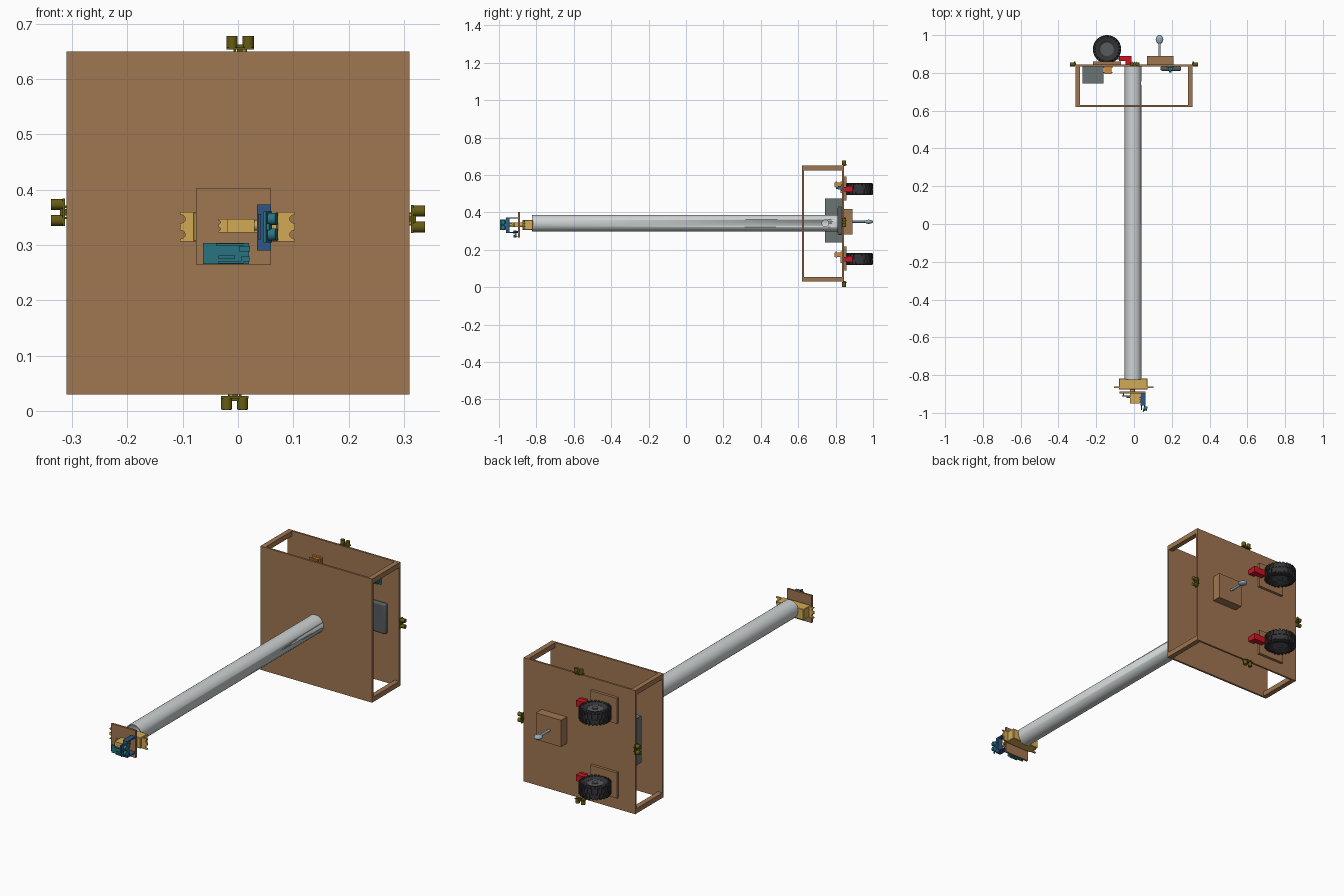
import bpy, bmesh, math
from mathutils import Matrix, Vector

if "Cube" in bpy.data.objects:
    bpy.data.objects.remove(bpy.data.objects["Cube"])

# Colours as seen, converted to linear
def mat(name, r, g, b):
    m = bpy.data.materials.new(name)
    m.diffuse_color = (r ** 2.2, g ** 2.2, b ** 2.2, 1)
    m.use_nodes = True
    m.node_tree.nodes["Principled BSDF"].inputs["Base Color"].default_value = m.diffuse_color
    return m
WOOD = mat("wood", .62, .46, .32)
GOLD = mat("servo_gold", .82, .66, .34)
BLUE = mat("blue", .20, .34, .52)
TEAL = mat("teal", .18, .45, .50)
OLIVE = mat("olive", .40, .36, .10)
RED = mat("red", .80, .10, .16)
BLACK = mat("rubber", .22, .22, .23)
DARK = mat("dark_grey", .34, .36, .37)
SLATE = mat("slate", .42, .45, .45)
STEEL = mat("steel", .58, .66, .73)
TUBE = mat("tube_grey", .80, .82, .82)
ORANGE = mat("orange", .82, .54, .24)
AXIS = {'x': Matrix.Rotation(math.pi / 2, 4, 'Y'), 'y': Matrix.Rotation(-math.pi / 2, 4, 'X'), 'z': Matrix()}

def add_box(bm, x0, x1, y0, y1, z0, z1, m=Matrix()):
    c = Matrix.Translation(((x0 + x1) / 2, (y0 + y1) / 2, (z0 + z1) / 2))
    bmesh.ops.create_cube(bm, size=1, matrix=m @ c @ Matrix.Diagonal((x1 - x0, y1 - y0, z1 - z0, 1)))

def add_cyl(bm, c, r, h, axis='z', seg=24, m=Matrix()):
    bmesh.ops.create_cone(bm, cap_ends=True, segments=seg, radius1=r, radius2=r, depth=h,
                          matrix=m @ Matrix.Translation(c) @ AXIS[axis])

def finish(name, bm, material, smooth=False, bevel=0, seg=3):
    bmesh.ops.recalc_face_normals(bm, faces=bm.faces[:])
    me = bpy.data.meshes.new(name)
    bm.to_mesh(me)
    bm.free()
    ob = bpy.data.objects.new(name, me)
    bpy.context.collection.objects.link(ob)
    me.materials.append(material)
    if bevel:
        b = ob.modifiers.new("bevel", 'BEVEL')
        b.width, b.segments = bevel, seg
    if smooth:
        bpy.ops.object.select_all(action='DESELECT')
        ob.select_set(True)
        bpy.context.view_layer.objects.active = ob
        bpy.ops.object.shade_smooth_by_angle(angle=math.radians(35))
    return ob

def box(name, material, *d, **kw):
    bm = bmesh.new()
    add_box(bm, *d)
    return finish(name, bm, material, **kw)

def cyl(name, material, c, r, h, axis, **kw):
    bm = bmesh.new()
    add_cyl(bm, c, r, h, axis)
    return finish(name, bm, material, smooth=True, **kw)

# Closed profile of (radius, height) turned about an axis through c
def lathe(bm, prof, c, axis='z', seg=48):
    vs = [bm.verts.new((r, 0, h)) for r, h in prof]
    es = [bm.edges.new((vs[i], vs[(i + 1) % len(vs)])) for i in range(len(vs))]
    bmesh.ops.spin(bm, geom=vs + es, cent=(0, 0, 0), axis=(0, 0, 1), angle=2 * math.pi, steps=seg, use_duplicate=False)
    bmesh.ops.remove_doubles(bm, verts=bm.verts[:], dist=1e-5)
    bmesh.ops.transform(bm, matrix=Matrix.Translation(c) @ AXIS[axis], verts=bm.verts[:])

# Servo mounting ear plate with open screw slots at both ends
def ears(name, x0, x1, z0, z1, y0, y1, r):
    h, pts = z1 - z0, []
    for x, s in ((x1, 1), (x0, -1)):
        side = [(x, z0)]
        for f in (.24, .76):
            for k in range(9):
                a = math.pi * k / 8
                side.append((x - s * r * 1.2 * math.sin(a), z0 + f * h - r * math.cos(a)))
        side.append((x, z1))
        pts += side if s > 0 else side[::-1]
    bm = bmesh.new()
    f = bm.faces.new([bm.verts.new((x, y0, z)) for x, z in pts])
    ext = bmesh.ops.extrude_face_region(bm, geom=[f])
    bmesh.ops.translate(bm, vec=(0, y1 - y0, 0), verts=[v for v in ext['geom'] if isinstance(v, bmesh.types.BMVert)])
    finish(name, bm, GOLD)

# Wooden body: two panels joined by four corner posts
box("front_panel", WOOD, -.31, .31, .62, .63, .03, .65)
box("back_panel", WOOD, -.31, .31, .835, .845, .03, .65)
for n, sx in (("left", -1), ("right", 1)):
    for t, z in (("lower", .03), ("upper", .625)):
        x = sorted((sx * .31, sx * .285))
        box(f"{n}_{t}_post", WOOD, x[0], x[1], .63, .835, z, z + .025)

# Long hollow tube with a round cable hole on its right side
bm = bmesh.new()
lathe(bm, [(.041, -.823), (.045, -.823), (.045, .835), (.041, .835)], (-.004, 0, .342), 'y')
tube = finish("long_tube", bm, TUBE, smooth=True)
cutter = cyl("hole_cutter", TUBE, (.04, .745, .342), .018, .06, 'x')
cutter.hide_render = True
mod = tube.modifiers.new("hole", 'BOOLEAN')
mod.operation, mod.object = 'DIFFERENCE', cutter
bpy.context.view_layer.objects.active = tube
bpy.ops.object.modifier_apply(modifier=mod.name)
bpy.data.objects.remove(cutter)

# Large servo at the tube end
box("large_servo_body", GOLD, -.08, .072, -.875, -.818, .306, .36, bevel=.002, seg=1)
ears("large_servo_ears", -.105, .103, .306, .36, -.868, -.860, .008)
cyl("large_servo_shaft", GOLD, (-.008, -.882, .333), .012, .02, 'y')
box("head_plate", WOOD, -.076, .06, -.897, -.887, .265, .402)

# Small servo on the head plate
box("small_servo_body", GOLD, -.02, .03, -.95, -.897, .323, .347)
ears("small_servo_ears", -.035, .046, .323, .347, -.922, -.917, .003)
cyl("small_servo_gear", GOLD, (.035, -.937, .335), .009, .014, 'x')

# Tilting bracket with range sensor
bm = bmesh.new()
add_box(bm, .034, .06, -.962, -.945, .29, .373)
add_box(bm, .034, .06, -.945, -.897, .29, .296)
add_box(bm, .034, .06, -.945, -.897, .367, .373)
add_box(bm, .036, .042, -.985, -.945, .31, .356)
finish("tilt_bracket", bm, BLUE)
tilt = Matrix.Translation((.056, -.975, .333)) @ Matrix.Rotation(math.radians(-15), 4, 'Z')
bm = bmesh.new()
add_box(bm, -.005, 0, -.021, .022, -.028, .028, tilt)
for z in (-.014, .014):
    add_cyl(bm, (.007, 0, z), .011, .014, 'x', 24, tilt)
add_box(bm, 0, .005, -.016, -.010, -.006, .006, tilt)
finish("head_range_sensor", bm, TEAL, smooth=True)

# Controller board with headers and sockets
bm = bmesh.new()
add_box(bm, -.063, .02, -.912, -.907, .266, .304)
add_box(bm, -.04, .01, -.922, -.912, .299, .303)
add_box(bm, -.035, .01, -.922, -.912, .267, .271)
add_box(bm, .002, .022, -.925, -.912, .288, .298)
add_box(bm, .005, .021, -.922, -.912, .270, .279)
add_box(bm, -.035, -.005, -.916, -.912, .275, .281)
for x in (-.055, .008):
    for z in (.272, .298):
        add_cyl(bm, (x, -.902, z), .002, .012, 'y', 8)
finish("controller_board", bm, TEAL)

# Range sensors on the four body edges
for n, loc, ang in (("top", (.004, .845, .65), 0), ("bottom", (-.006, .845, .03), 180),
                    ("left", (-.31, .845, .359), -90), ("right", (.31, .845, .347), 90)):
    m = Matrix.Translation(loc) @ Matrix.Rotation(math.radians(ang), 4, 'Y')
    bm = bmesh.new()
    add_box(bm, -.025, .025, -.011, .011, .003, .007, m)
    add_box(bm, -.006, .006, -.006, .008, -.002, .012, m)
    for s in (-1, 1):
        add_cyl(bm, (s * .0145, 0, .017), .010, .021, 'z', 24, m)
        add_cyl(bm, (s * .0145, 0, .027), .0075, .002, 'z', 24, m)
        add_box(bm, s * .010 - .002, s * .010 + .002, .006, .014, 0, .008, m)
    finish(f"{n}_range_sensor", bm, OLIVE, smooth=True)

# Two drive wheels with mounting plates, motors and drivers
for n, z in (("upper", .524), ("lower", .150)):
    box(f"{n}_wheel_plate", WOOD, -.218, -.07, .845, .859, z - .06, z + .068)
    box(f"{n}_motor", RED, -.08, -.012, .862, .89, z - .015, z + .016)
    box(f"{n}_motor_bracket", RED, -.045, -.012, .845, .862, z - .012, z + .012)
    c = Vector((-.143, .925, z))
    bm = bmesh.new()
    lathe(bm, [(.036, -.024), (.042, -.028), (.062, -.031), (.069, -.025), (.071, -.012), (.071, .012),
               (.069, .025), (.062, .031), (.042, .028), (.036, .024)], c)
    for k in range(24):
        for s in (-1, 1):
            m = Matrix.Translation(c) @ Matrix.Rotation(2 * math.pi * (k + s * .25) / 24, 4, 'Z')
            lo, hi = sorted((s * .002, s * .027))
            add_box(bm, .066, .0748, -.0055, .0055, lo, hi, m)
            lo, hi = sorted((s * .024, s * .032))
            add_box(bm, .056, .071, -.004, .004, lo, hi, m)
    finish(f"{n}_tyre", bm, BLACK, smooth=True)
    bm = bmesh.new()
    add_cyl(bm, c, .037, .046)
    add_cyl(bm, c, .014, .056)
    finish(f"{n}_hub", bm, DARK, smooth=True)
    cyl(f"{n}_axle", STEEL, (-.1, .876, z), .005, .05, 'x')
    bm = bmesh.new()
    add_box(bm, -.165, -.115, .825, .835, z - .02, z + .04)
    add_box(bm, -.155, -.12, .795, .825, z + .012, z + .035)
    add_box(bm, -.165, -.115, .80, .806, z + .008, z + .04)
    finish(f"{n}_motor_driver", bm, ORANGE)

# Rear support block with metal rod and rounded tip
box("support_block", WOOD, .07, .21, .845, .89, .283, .417)
cyl("support_rod", STEEL, (.135, .93, .35), .006, .09, 'y')
bm = bmesh.new()
bmesh.ops.create_uvsphere(bm, u_segments=24, v_segments=12, radius=1,
                          matrix=Matrix.Translation((.135, .977, .35)) @ Matrix.Diagonal((.02, .023, .011, 1)))
finish("support_tip", bm, STEEL, smooth=True)

# Parts fixed inside the body
box("battery", SLATE, -.272, -.162, .743, .835, .24, .475)
box("power_pack", DARK, .14, .25, .811, .835, .28, .432, smooth=True, bevel=.009, seg=4)
bm = bmesh.new()
add_box(bm, .172, .212, .829, .835, .515, .55)
add_box(bm, .18, .204, .812, .829, .522, .54)
add_cyl(bm, (.192, .808, .531), .006, .012, 'y', 16)
finish("signal_board", bm, TEAL)
